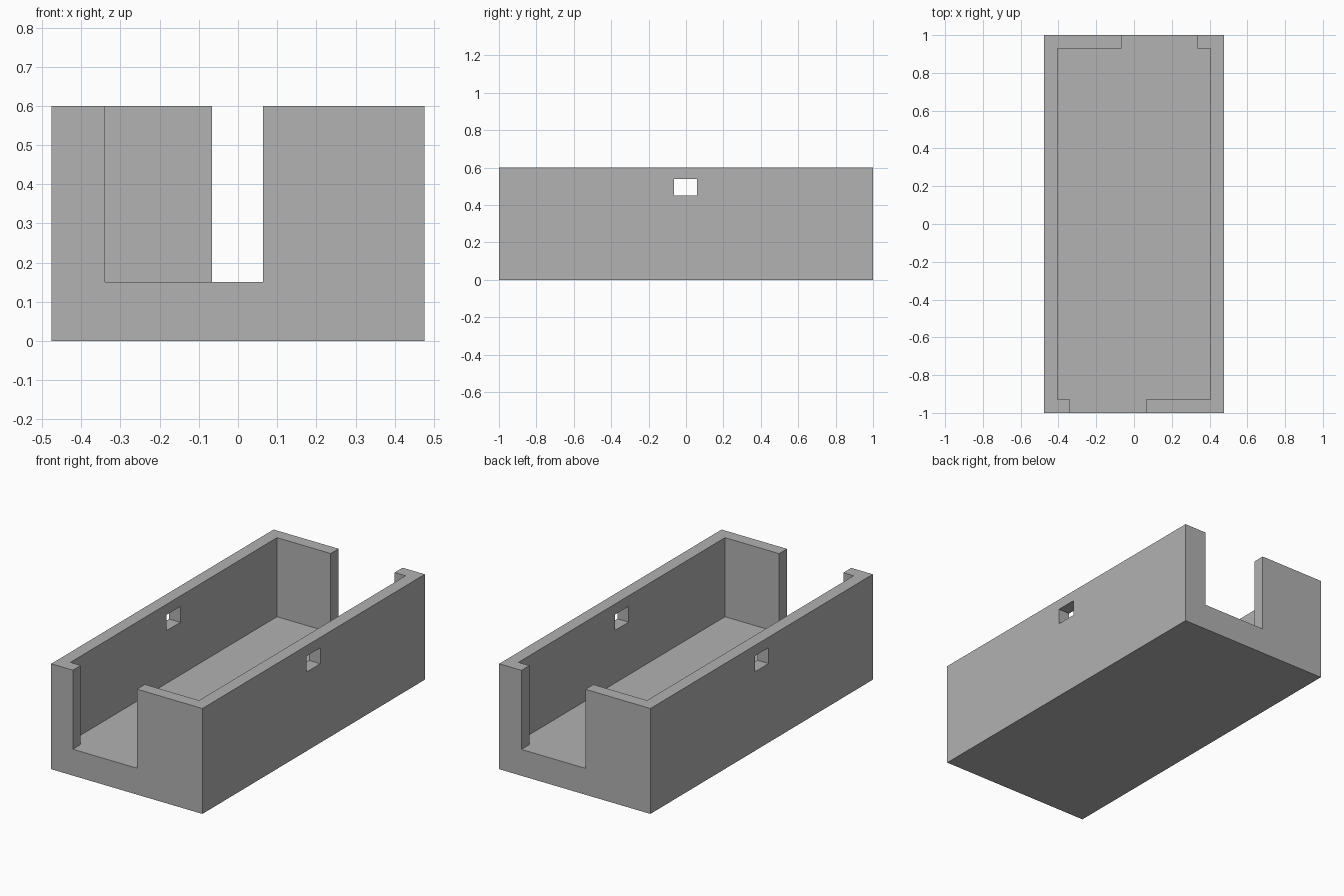
import bpy

# Remove the default cube
old = bpy.data.objects.get("Cube")
if old:
    bpy.data.objects.remove(old, do_unlink=True)

# Overall sizes
HALF_X, HALF_Y, HEIGHT = 0.476, 1.0, 0.6
WALL, FLOOR = 0.071, 0.15
OVER = 0.1  # how far cutters reach past the outside

grey = bpy.data.materials.new("plain grey")
grey.use_nodes = True
colour = (0.445, 0.445, 0.445, 1)
grey.diffuse_color = colour
grey.node_tree.nodes["Principled BSDF"].inputs["Base Color"].default_value = colour


def box(name, low, high):
    """Axis-aligned box between two corners."""
    centre = [(a + b) / 2 for a, b in zip(low, high)]
    bpy.ops.mesh.primitive_cube_add(size=1, location=centre)
    ob = bpy.context.object
    ob.name = name
    ob.scale = [b - a for a, b in zip(low, high)]
    bpy.ops.object.transform_apply(location=True, rotation=True, scale=True)
    ob.data.materials.append(grey)
    return ob


def cut(target, cutter):
    """Subtract a box from the target, then discard the box."""
    cutter.hide_render = True
    mod = target.modifiers.new(cutter.name, "BOOLEAN")
    mod.operation = "DIFFERENCE"
    mod.solver = "EXACT"
    mod.object = cutter
    bpy.context.view_layer.objects.active = target
    bpy.ops.object.modifier_apply(modifier=mod.name)
    bpy.data.objects.remove(cutter, do_unlink=True)


# Solid block that becomes the open tray
tray = box("tray", (-HALF_X, -HALF_Y, 0), (HALF_X, HALF_Y, HEIGHT))

# Hollow interior
in_x, in_y = HALF_X - WALL, HALF_Y - WALL
top = HEIGHT + OVER
cut(tray, box("cavity", (-in_x, -in_y, FLOOR), (in_x, in_y, top)))

# Off-centre end openings, flush with the floor
cut(tray, box("front_opening", (-0.34, -HALF_Y - OVER, FLOOR), (0.064, -in_y + OVER, top)))
cut(tray, box("back_opening", (-0.067, in_y - OVER, FLOOR), (0.336, HALF_Y + OVER, top)))

# Small rectangular hole through both long walls
cut(tray, box("side_holes", (-HALF_X - OVER, -0.063, 0.45), (HALF_X + OVER, 0.06, 0.54)))
